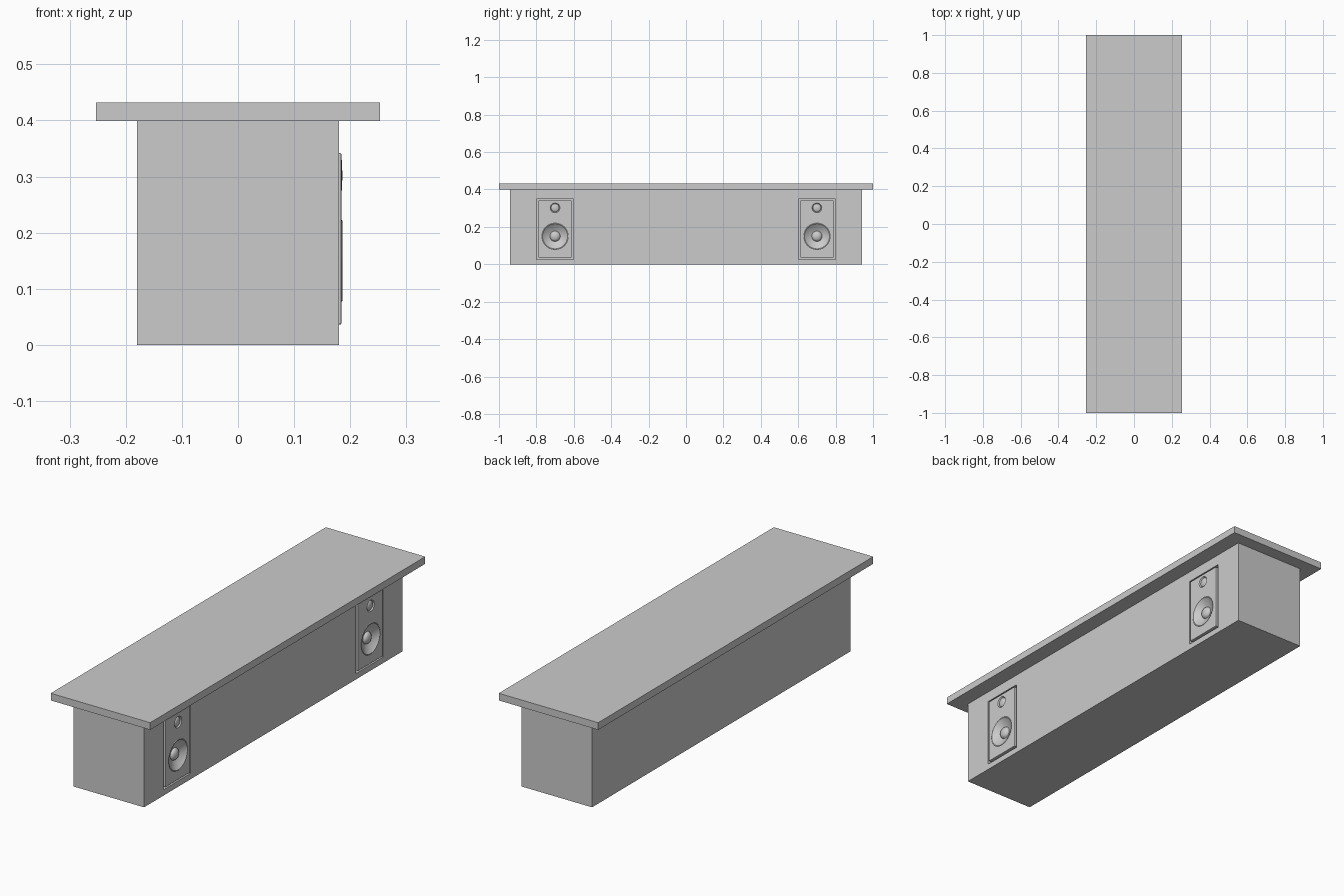
import bpy, bmesh, math
from mathutils import Matrix, Vector

if "Cube" in bpy.data.objects:
    bpy.data.objects.remove(bpy.data.objects["Cube"])

FACE_X = 0.1845  # front plane of the speakers


def box(name, lo, hi, bevel=0):
    bm = bmesh.new()
    bmesh.ops.create_cube(bm, size=1)
    lo, hi = Vector(lo), Vector(hi)
    for v in bm.verts:
        v.co = Vector(((lo[i] + hi[i]) / 2 + v.co[i] * (hi[i] - lo[i]) for i in range(3)))
    if bevel:
        bmesh.ops.bevel(bm, geom=bm.edges[:], offset=bevel, segments=2, profile=0.5, affect='EDGES')
    return finish(bm, name)


def finish(bm, name):
    me = bpy.data.meshes.new(name)
    bm.to_mesh(me)
    bm.free()
    ob = bpy.data.objects.new(name, me)
    bpy.context.collection.objects.link(ob)
    return ob


def lathe(name, profile, y, z, steps=40):
    """Spin (radius, offset) points around an axis along x."""
    bm = bmesh.new()
    vs = [bm.verts.new((FACE_X + d, y + r, z)) for r, d in profile]
    es = [bm.edges.new(p) for p in zip(vs, vs[1:])]
    bmesh.ops.spin(bm, geom=vs + es, cent=(0, y, z), axis=(1, 0, 0),
                   angle=math.tau, steps=steps, use_duplicate=False)
    bmesh.ops.remove_doubles(bm, verts=bm.verts[:], dist=1e-5)
    bmesh.ops.recalc_face_normals(bm, faces=bm.faces[:])
    # Open shell: make sure it faces outwards along +x
    if sum(f.normal.x * f.calc_area() for f in bm.faces) < 0:
        bmesh.ops.reverse_faces(bm, faces=bm.faces[:])
    ob = finish(bm, name)
    smooth(ob)
    return ob


def smooth(ob):
    bpy.ops.object.select_all(action='DESELECT')
    ob.select_set(True)
    bpy.context.view_layer.objects.active = ob
    bpy.ops.object.shade_smooth_by_angle(angle=math.radians(35))


def plug(y, z, r, depth):
    bm = bmesh.new()
    m = Matrix.Translation((FACE_X, y, z)) @ Matrix.Rotation(math.pi / 2, 4, 'Y')
    bmesh.ops.create_cone(bm, cap_ends=True, segments=40, radius1=r, radius2=r,
                          depth=depth * 2, matrix=m)
    return finish(bm, "hole_cutter")


def cut(ob, cutter):
    cutter.hide_render = True
    mod = ob.modifiers.new("cut", 'BOOLEAN')
    mod.operation, mod.solver, mod.object = 'DIFFERENCE', 'EXACT', cutter
    bpy.context.view_layer.objects.active = ob
    bpy.ops.object.modifier_apply(modifier=mod.name)
    bpy.data.objects.remove(cutter)


def dome(r, base, height, n=6):
    return [(r * math.cos(a), base + height * math.sin(a))
            for a in (math.pi / 2 * i / n for i in range(n + 1))]


# Bench cabinet and overhanging top
body = box("cabinet", (-0.18, -0.94, 0), (0.18, 0.94, 0.40))
box("bench_top", (-0.253, -1, 0.399), (0.253, 1, 0.432))

for side, y in (("left", -0.70), ("right", 0.70)):
    # Recess in the cabinet with the speaker box standing inside it
    cut(body, box("recess_cutter", (0.13, y - 0.099, 0.027), (0.3, y + 0.099, 0.35)))
    case = box(f"speaker_case_{side}", (0.129, y - 0.089, 0.036), (FACE_X, y + 0.089, 0.342), 0.003)
    cut(case, plug(y, 0.15, 0.071, 0.035))
    cut(case, plug(y, 0.302, 0.0265, 0.012))

    # Woofer: rolled surround, cone and dust cap
    lathe(f"woofer_{side}",
          [(0.073, 0.0002), (0.071, 0.0015), (0.067, 0.001), (0.064, -0.003), (0.028, -0.02)]
          + dome(0.027, -0.019, 0.016), y, 0.15)
    # Tweeter: rim, short horn and dome
    lathe(f"tweeter_{side}",
          [(0.0275, 0.0002), (0.026, 0.001), (0.0225, -0.005)]
          + dome(0.021, -0.005, 0.007), y, 0.302, 32)
